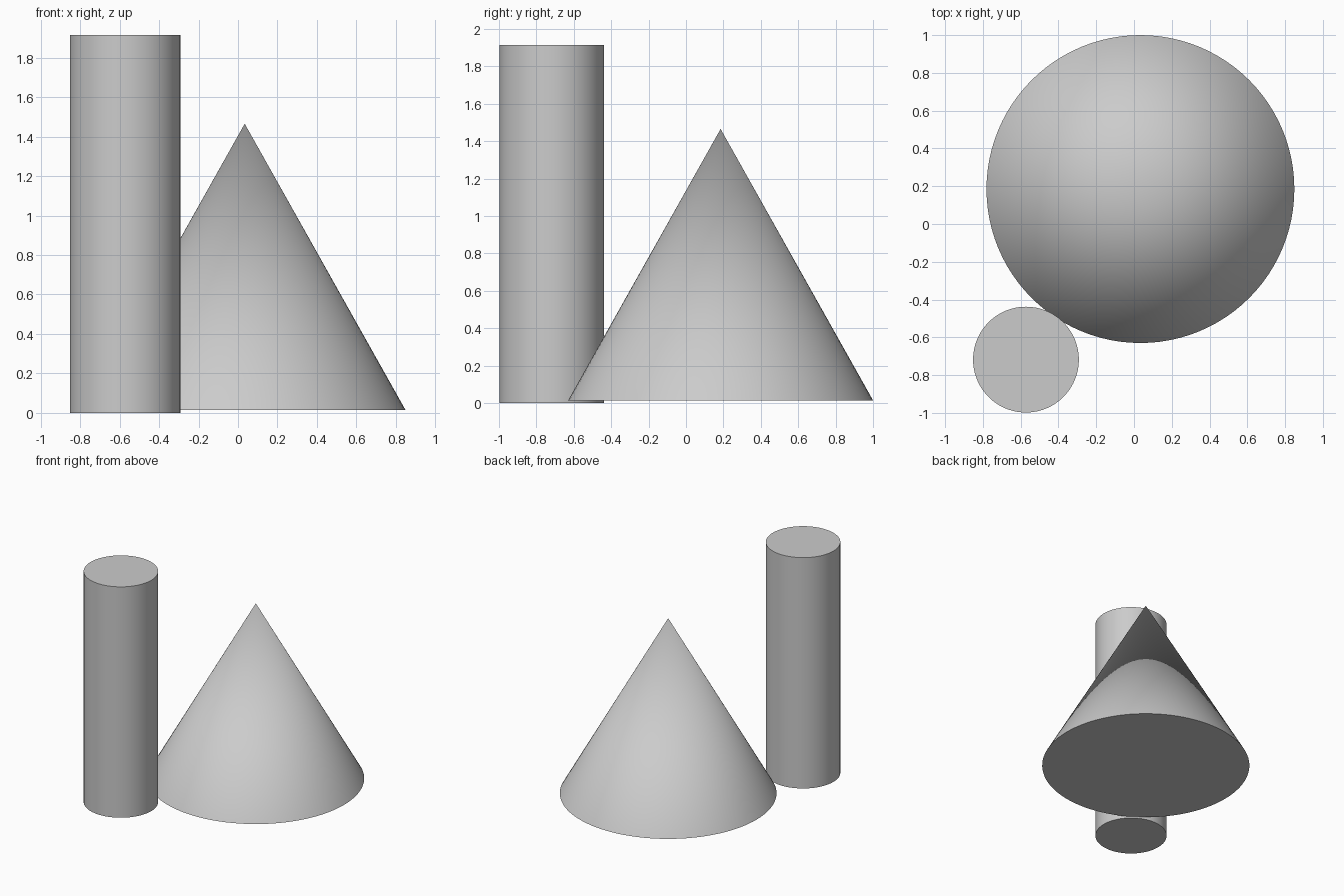
import bpy
import math

if "Cube" in bpy.data.objects:
    bpy.data.objects.remove(bpy.data.objects["Cube"])


def finish(name):
    obj = bpy.context.object
    obj.name = name
    bpy.ops.object.shade_smooth_by_angle(angle=math.radians(30))


# Tall column at the front left corner
COLUMN_HEIGHT = 1.915
bpy.ops.mesh.primitive_cylinder_add(
    vertices=96, radius=0.28, depth=COLUMN_HEIGHT,
    location=(-0.572, -0.718, COLUMN_HEIGHT / 2))
finish("column")

# Wide cone, its base slightly above the column's foot
CONE_BASE, CONE_TIP = 0.014, 1.465
bpy.ops.mesh.primitive_cone_add(
    vertices=96, radius1=0.815, radius2=0, depth=CONE_TIP - CONE_BASE,
    location=(0.034, 0.185, (CONE_BASE + CONE_TIP) / 2))
finish("cone")
